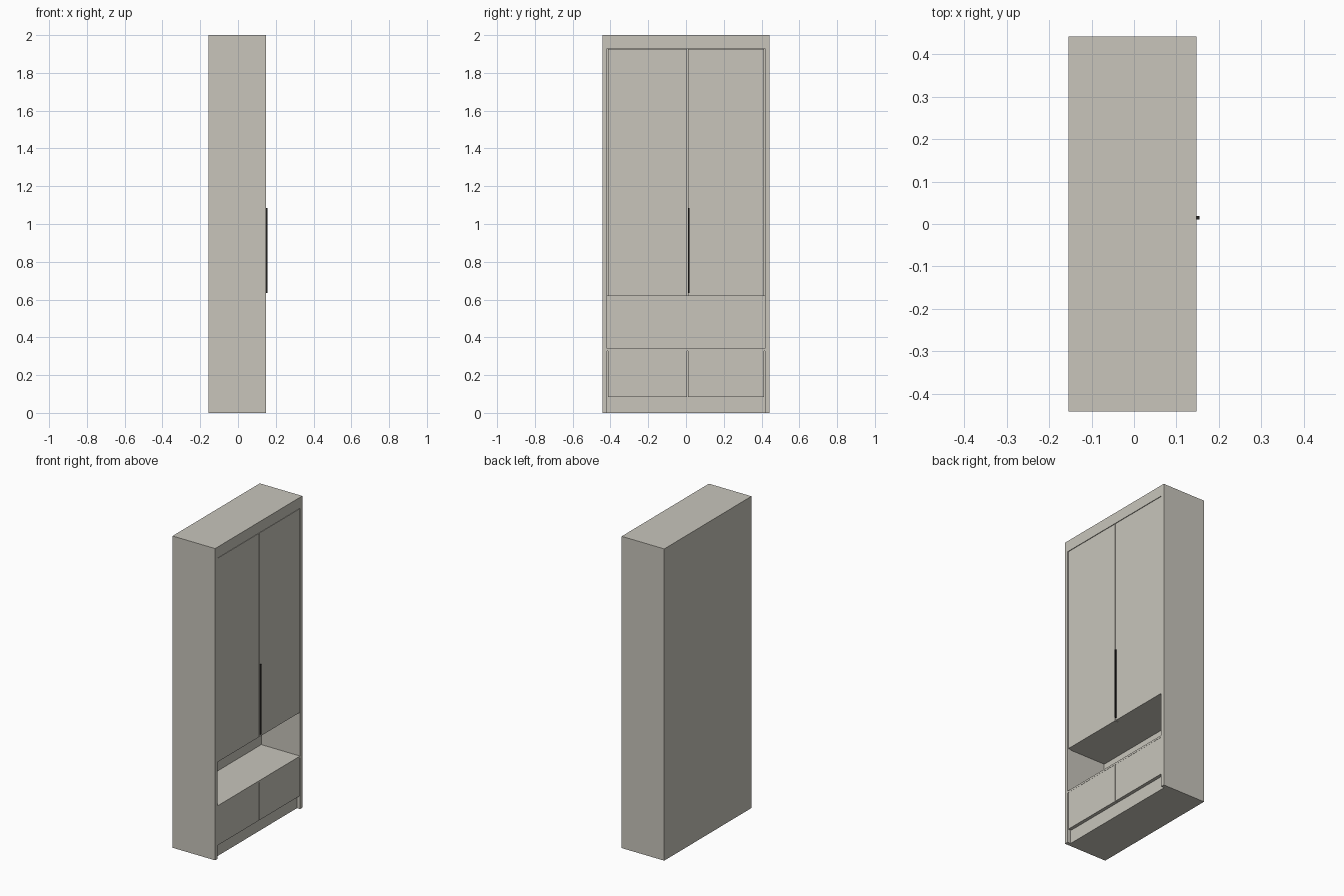
import bpy

if "Cube" in bpy.data.objects:
    bpy.data.objects.remove(bpy.data.objects["Cube"])


def material(name, rgb):
    m = bpy.data.materials.new(name)
    m.diffuse_color = (*rgb, 1.0)
    m.use_nodes = True
    m.node_tree.nodes["Principled BSDF"].inputs["Base Color"].default_value = m.diffuse_color
    return m


GREY = material("warm_light_grey", (0.58, 0.56, 0.50))
BLACK = material("black", (0.015, 0.014, 0.013))

BACK, FRONT = -0.155, 0.147     # depth limits; the doors face +x
RECESS = 0.125                  # carcass face behind the doors and drawers
OUTER, INNER = 0.442, 0.419     # half widths outside and between side panels


def box(name, x, y, z, mat=GREY):
    """Axis-aligned board from (min, max) ranges."""
    bpy.ops.mesh.primitive_cube_add(size=1)
    ob = bpy.context.object
    ob.name = name
    for v in ob.data.vertices:
        v.co = [r[0] if c < 0 else r[1] for c, r in zip(v.co, (x, y, z))]
    ob.data.materials.append(mat)
    return ob


width = (-INNER, INNER)

# Side panels
box("side_panel_left", (BACK, FRONT), (-OUTER, -INNER), (0, 2))
box("side_panel_right", (BACK, FRONT), (INNER, OUTER), (0, 2))

# Header, upper cabinet body, niche back, drawer body, shelf and plinth
box("header", (BACK, FRONT), width, (1.93, 2.0))
box("upper_cabinet_body", (BACK, RECESS), width, (0.62, 1.93))
box("niche_back", (BACK, -0.128), width, (0.34, 0.62))
box("niche_shelf", (BACK, FRONT), width, (0.328, 0.34))
box("drawer_body", (BACK, RECESS), width, (0.085, 0.328))
box("plinth", (BACK, RECESS), width, (0, 0.085))

# Door and drawer fronts with narrow gaps around them
for side, y in (("left", (-0.414, 0.005)), ("right", (0.010, 0.414))):
    box("door_" + side, (RECESS, FRONT - 0.001), y, (0.62, 1.927))
    box("drawer_front_" + side, (RECESS, FRONT - 0.001), y, (0.085, 0.328))

# Long bar handle
box("handle", (FRONT - 0.002, 0.155), (0.011, 0.019), (0.635, 1.085), BLACK)
